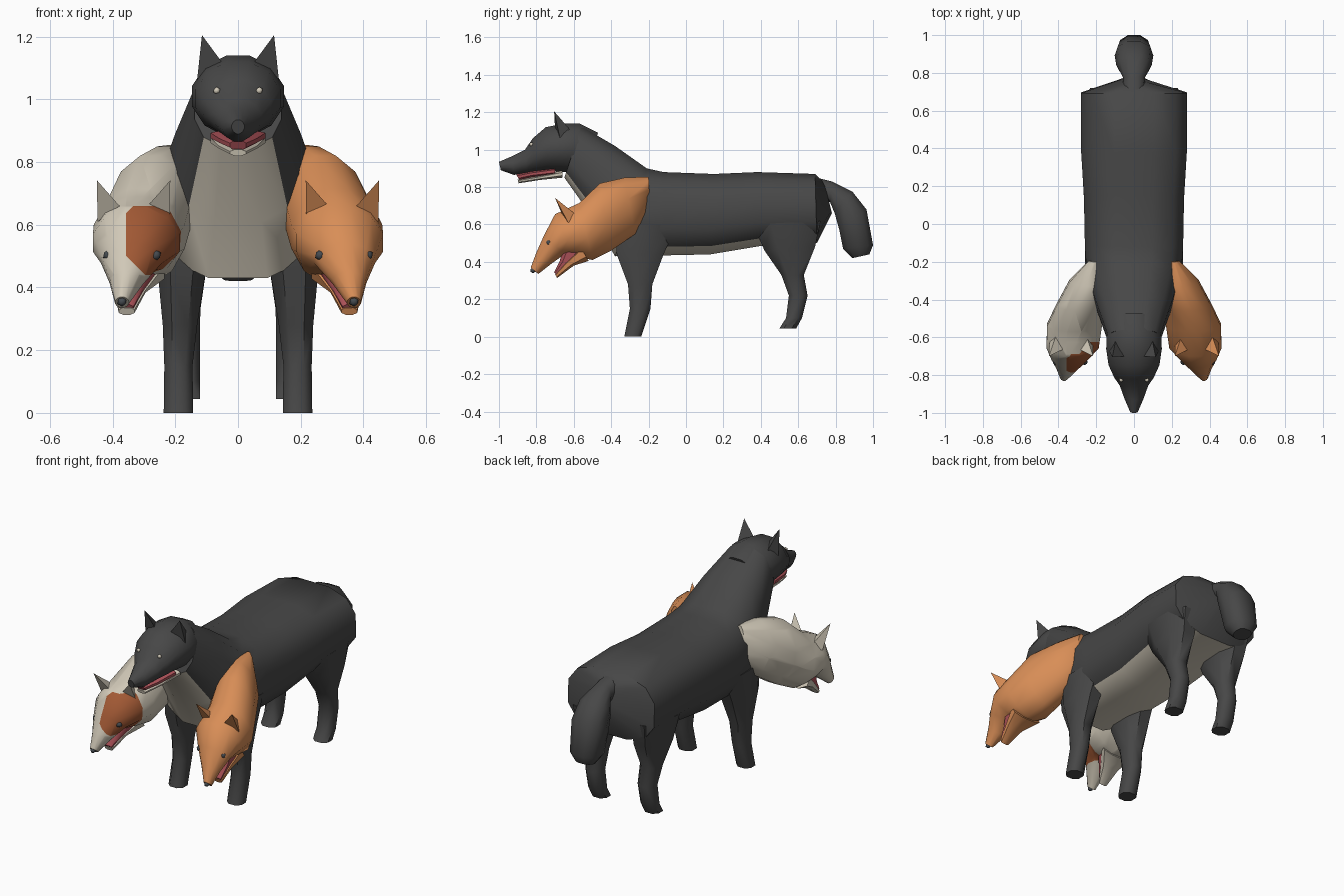
import bpy, bmesh, math
from mathutils import Vector

if "Cube" in bpy.data.objects:
    bpy.data.objects.remove(bpy.data.objects["Cube"])


def material(name, r, g, b):
    m = bpy.data.materials.new(name)
    m.diffuse_color = (r, g, b, 1)
    m.use_nodes = True
    m.node_tree.nodes["Principled BSDF"].inputs["Base Color"].default_value = m.diffuse_color
    return m


GREY = material("dark grey fur", .063, .063, .063)
CREAM = material("cream fur", .64, .585, .48)
ORANGE = material("orange fur", .69, .27, .095)
BROWN = material("brown patch", .36, .10, .035)
RED = material("red mouth", .42, .085, .10)
SLATE = material("slate eye", .06, .07, .08)


def finish(name, bm, mats, angle=50):
    bmesh.ops.recalc_face_normals(bm, faces=bm.faces)
    me = bpy.data.meshes.new(name)
    bm.to_mesh(me)
    bm.free()
    for m in mats:
        me.materials.append(m)
    ob = bpy.data.objects.new(name, me)
    bpy.context.collection.objects.link(ob)
    bpy.ops.object.select_all(action='DESELECT')
    ob.select_set(True)
    bpy.context.view_layer.objects.active = ob
    bpy.ops.object.shade_smooth_by_angle(angle=math.radians(angle))
    return ob


def loft(rings, n=12, e=.85, side=1, under=None):
    """Skin rings given as (y_top, z_top, y_bottom, z_bottom, x_centre, x_radius)."""
    bm = bmesh.new()
    norm = math.cos(math.pi / n) ** e
    sp = lambda v: math.copysign(abs(v) ** e, v)
    loops = []
    for yt, zt, yb, zb, cx, rx in rings:
        loop = []
        for k in range(n):
            a = math.tau * (k + .5) / n
            c, s = sp(math.cos(a)) / norm, sp(math.sin(a)) / norm
            loop.append(bm.verts.new((side * (cx + s * rx),
                                      (yt + yb) / 2 + c * (yt - yb) / 2,
                                      (zt + zb) / 2 + c * (zt - zb) / 2)))
        loops.append(loop)
    for i, (p, q) in enumerate(zip(loops, loops[1:])):
        for k in range(n):
            j = (k + 1) % n
            f = bm.faces.new((p[k], p[j], q[j], q[k]))
            if under is not None and i >= under and k in (4, 5, 6):
                f.material_index = 1
    bm.faces.new(loops[0])
    bm.faces.new(loops[-1])
    return bm


def ear(name, mat, tip, outer, inner, back, cx, side):
    bm = bmesh.new()
    vs = [bm.verts.new((cx + side * x, y, z)) for x, y, z in (tip, outer, inner, back)]
    for t in ((0, 1, 2), (0, 2, 3), (0, 3, 1), (1, 3, 2)):
        bm.faces.new([vs[i] for i in t])
    finish(name, bm, [mat])


def bead(name, mat, loc, r):
    bm = bmesh.new()
    bmesh.ops.create_icosphere(bm, subdivisions=1, radius=r)
    bmesh.ops.translate(bm, verts=bm.verts, vec=loc)
    finish(name, bm, [mat])


# Body and main neck, with cream chest and belly along the underside
finish("body", loft([
    (.74, .82, .78, .66, 0, .06), (.69, .87, .70, .50, 0, .28),
    (.38, .88, .40, .485, 0, .28), (.15, .87, .13, .44, 0, .265),
    (-.12, .88, -.10, .435, 0, .26), (-.21, .90, -.38, .43, 0, .25),
    (-.38, 1.02, -.48, .61, 0, .20), (-.56, 1.125, -.65, .85, 0, .138)],
    e=.75, under=1), [GREY, CREAM])

# Tail
finish("tail", loft([
    (.66, .86, .72, .72, 0, .06), (.78, .83, .77, .72, 0, .055),
    (.89, .775, .795, .66, 0, .09), (.965, .68, .82, .57, 0, .098),
    (1.0, .49, .84, .47, 0, .085), (.98, .44, .89, .42, 0, .05)], n=10), [GREY])

# Legs
FRONT = [(-.33, 0, -.24, 0, .19, .047), (-.30, .15, -.19, .15, .19, .045),
         (-.31, .28, -.18, .28, .185, .055), (-.37, .44, -.12, .44, .18, .075),
         (-.38, .60, -.05, .60, .17, .09)]
HIND = [(.50, .045, .59, .045, .17, .048), (.535, .10, .62, .10, .17, .048),
        (.55, .22, .65, .22, .17, .048), (.51, .33, .63, .33, .175, .055),
        (.42, .46, .69, .48, .18, .08), (.36, .60, .72, .62, .19, .088)]
for s, label in ((1, "right"), (-1, "left")):
    finish(f"front_leg_{label}", loft(FRONT, n=8, side=s), [GREY])
    finish(f"hind_leg_{label}", loft(HIND, n=8, side=s), [GREY])

# Main head, mouth and jaw
finish("main_head", loft([
    (-.47, 1.09, -.56, .86, 0, .12), (-.57, 1.14, -.64, .88, 0, .145),
    (-.65, 1.14, -.67, .88, 0, .147),
    (-.75, 1.12, -.74, .885, 0, .135), (-.82, 1.06, -.80, .88, 0, .105),
    (-.86, 1.0, -.85, .875, 0, .075), (-.93, .965, -.92, .865, 0, .05),
    (-1.0, .935, -.99, .89, 0, .02)], e=1.05), [GREY])
finish("main_mouth", loft([
    (-.70, .905, -.70, .865, 0, .088), (-.83, .885, -.83, .852, 0, .06),
    (-.91, .87, -.89, .837, 0, .026)], n=8, e=1), [RED])
finish("main_jaw", loft([
    (-.66, .89, -.66, .85, 0, .088), (-.80, .858, -.78, .838, 0, .062),
    (-.90, .84, -.895, .82, 0, .026)], n=8, e=1), [CREAM])
for s in (1, -1):
    ear("main_ear", GREY, (.115, -.705, 1.205), (.137, -.66, 1.0),
        (.045, -.70, 1.11), (.09, -.58, 1.06), 0, s)
    bead("main_eye", CREAM, (s * .068, -.826, 1.028), .012)

# Side heads with their necks
HEAD = [(-.20, .855, -.19, .67, .21, .03), (-.33, .85, -.27, .55, .23, .11),
        (-.46, .82, -.40, .46, .28, .13), (-.57, .715, -.50, .41, .315, .145),
        (-.70, .655, -.59, .43, .325, .138), (-.76, .54, -.65, .44, .34, .097),
        (-.80, .45, -.72, .39, .355, .054), (-.83, .37, -.79, .335, .37, .022)]
MOUTH = [(-.64, .53, -.56, .43, .33, .075), (-.675, .405, -.62, .38, .345, .044),
         (-.705, .345, -.69, .325, .355, .022)]
JAW = [(-.57, .49, -.52, .405, .325, .09), (-.655, .395, -.60, .38, .345, .05),
       (-.70, .335, -.69, .313, .355, .025)]
for s, mat, label in ((1, ORANGE, "orange"), (-1, CREAM, "cream")):
    bm = loft(HEAD, side=s, e=1.05)
    if s < 0:
        # Brown eye patch cut out of the cream face by slanted planes
        mid = Vector((-.262, -.7, .555))
        cuts = [(Vector((math.cos(a), 0, math.sin(a))), d) for a, d in
                ((math.pi, .095), (math.pi / 2, .105), (-math.pi / 2, .115),
                 (math.pi * .75, .125), (math.pi * 1.25, .105))]
        cuts.append((Vector((0, 1, 0)), .075))
        for nrm, d in cuts:
            bmesh.ops.bisect_plane(bm, geom=bm.verts[:] + bm.edges[:] + bm.faces[:],
                                   plane_co=mid + nrm * d, plane_no=nrm)
        for f in bm.faces:
            c = f.calc_center_median()
            if all((c - mid).dot(nrm) < d for nrm, d in cuts):
                f.material_index = 1
    finish(f"{label}_head", bm, [mat, BROWN])
    finish(f"{label}_mouth", loft(MOUTH, n=8, side=s), [RED])
    finish(f"{label}_jaw", loft(JAW, n=8, side=s), [mat])
    bead(f"{label}_nose", SLATE, (s * .37, -.818, .355), .016)
    for t in (1, -1):
        ear(f"{label}_ear", mat, (.117, -.70, .742), (.115, -.63, .61),
            (.045, -.665, .66), (.07, -.56, .63), s * .333, t)
        bead(f"{label}_eye", SLATE, (s * .338 + t * .076, -.73, .503), .018)
